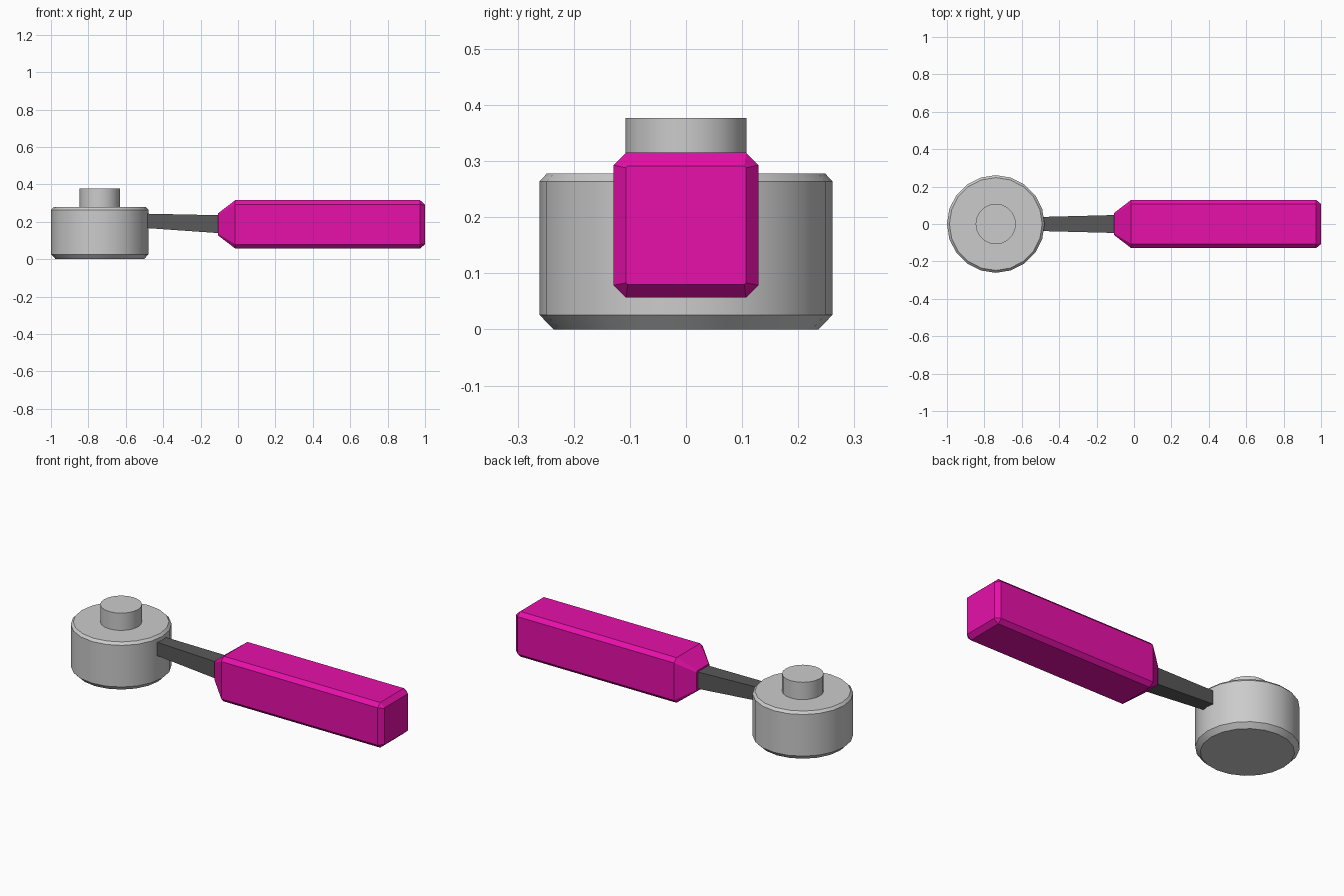
import bpy, bmesh
from math import sin, cos, pi, radians

if "Cube" in bpy.data.objects:
    bpy.data.objects.remove(bpy.data.objects["Cube"])


def make_object(name, rings, smooth=False, color=None):
    """Skin a list of equal-length point rings and cap both ends."""
    bm = bmesh.new()
    loops = [[bm.verts.new(p) for p in ring] for ring in rings]
    for a, b in zip(loops, loops[1:]):
        for i in range(len(a)):
            j = (i + 1) % len(a)
            bm.faces.new((a[i], a[j], b[j], b[i]))
    bm.faces.new(loops[0])
    bm.faces.new(loops[-1])
    bmesh.ops.recalc_face_normals(bm, faces=bm.faces)
    mesh = bpy.data.meshes.new(name)
    bm.to_mesh(mesh)
    bm.free()
    obj = bpy.data.objects.new(name, mesh)
    bpy.context.collection.objects.link(obj)
    if color:
        mat = bpy.data.materials.new(name + "_colour")
        mat.diffuse_color = (*color, 1)
        mat.use_nodes = True
        mat.node_tree.nodes["Principled BSDF"].inputs["Base Color"].default_value = mat.diffuse_color
        mesh.materials.append(mat)
    if smooth:
        bpy.ops.object.select_all(action='DESELECT')
        obj.select_set(True)
        bpy.context.view_layer.objects.active = obj
        bpy.ops.object.shade_smooth_by_angle(angle=radians(30))
    return obj


def circle(x, r, z, sides=20):
    return [(x + r * cos(2 * pi * i / sides), r * sin(2 * pi * i / sides), z)
            for i in range(sides)]


def section(x, half_y, z0, z1, c=0):
    """Rectangle across the x axis, with corners chamfered by c."""
    h = half_y
    if not c:
        return [(x, -h, z0), (x, h, z0), (x, h, z1), (x, -h, z1)]
    return [(x, -h + c, z0), (x, h - c, z0), (x, h, z0 + c), (x, h, z1 - c),
            (x, h - c, z1), (x, -h + c, z1), (x, -h, z1 - c), (x, -h, z0 + c)]


HEAD_X = -0.739

# Round head with a wide lower and a narrow upper chamfer
make_object("head", [circle(HEAD_X, r, z) for r, z in
                     ((0.236, 0), (0.261, 0.026), (0.261, 0.264), (0.248, 0.278))],
            smooth=True)

# Drive stud on top of the head
make_object("drive_stud", [circle(HEAD_X, 0.108, z) for z in (0.27, 0.377)], smooth=True)

# Tapered neck between head and handle
make_object("neck", [section(-0.485, 0.038, 0.166, 0.243),
                     section(-0.10, 0.048, 0.139, 0.235)], color=(0.1, 0.1, 0.1))

# Chamfered grip with tapered front
make_object("handle", [section(-0.108, 0.058, 0.128, 0.244, 0.008),
                       section(-0.015, 0.129, 0.057, 0.315, 0.022),
                       section(0.974, 0.129, 0.057, 0.315, 0.022),
                       section(1.0, 0.107, 0.08, 0.291, 0.003)],
            color=(0.8, 0.005, 0.4))
